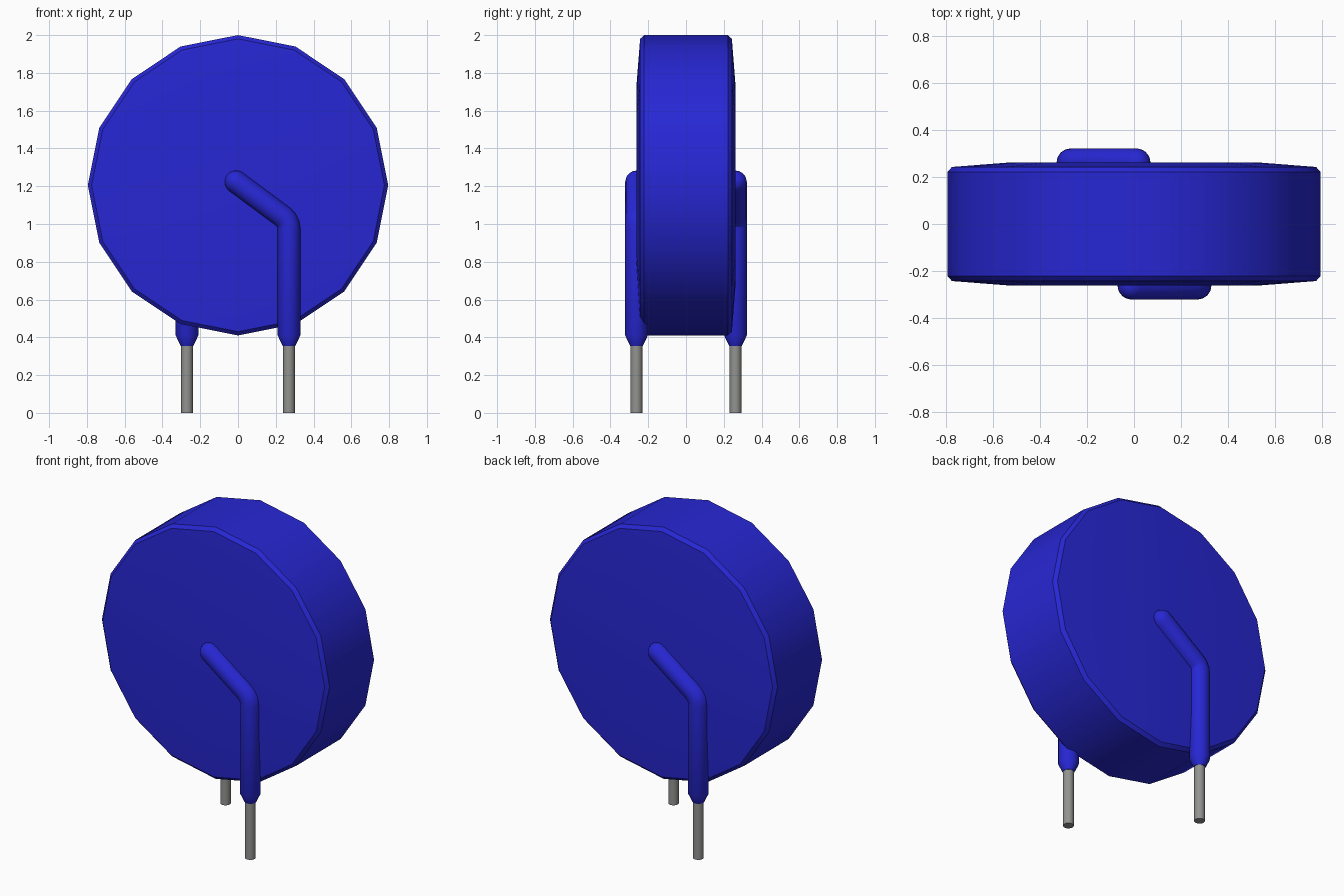
import bpy, bmesh, math
from mathutils import Vector, Matrix

if "Cube" in bpy.data.objects:
    bpy.data.objects.remove(bpy.data.objects["Cube"])


def material(name, rgb, rough):
    m = bpy.data.materials.new(name)
    m.use_nodes = True
    m.diffuse_color = (*rgb, 1)
    bsdf = m.node_tree.nodes["Principled BSDF"]
    bsdf.inputs["Base Color"].default_value = (*rgb, 1)
    bsdf.inputs["Roughness"].default_value = rough
    return m


BLUE = material("blue coating", (0.02, 0.02, 0.66), 0.5)
GREY = material("grey metal", (0.29, 0.29, 0.28), 0.5)


def tube(name, rings, sides, mat, turn=0.0, spin=0.0):
    """Skin rings of (centre, axis, radius); axes lie in a plane of constant y.
    turn rotates the whole part about z, spin rotates the ring vertices."""
    bm = bmesh.new()
    loops = []
    for centre, axis, radius in rings:
        u = Vector((0, 1, 0))
        if abs(Vector(axis).normalized().y) > 0.9:
            u = Vector((0, 0, 1))
        v = Vector(axis).normalized().cross(u)
        loop = []
        for i in range(sides):
            a = 2 * math.pi * i / sides + spin
            loop.append(bm.verts.new(Vector(centre) + radius * (math.cos(a) * u + math.sin(a) * v)))
        loops.append(loop)
    for a, b in zip(loops, loops[1:]):
        for i in range(sides):
            j = (i + 1) % sides
            bm.faces.new((a[i], a[j], b[j], b[i]))
    bm.faces.new(loops[0])
    bm.faces.new(loops[-1])
    bmesh.ops.recalc_face_normals(bm, faces=bm.faces)
    bm.transform(Matrix.Rotation(turn, 4, 'Z'))
    mesh = bpy.data.meshes.new(name)
    bm.to_mesh(mesh)
    bm.free()
    mesh.materials.append(mat)
    obj = bpy.data.objects.new(name, mesh)
    bpy.context.collection.objects.link(obj)
    bpy.ops.object.select_all(action='DESELECT')
    obj.select_set(True)
    bpy.context.view_layer.objects.active = obj
    bpy.ops.object.shade_smooth_by_angle(angle=math.radians(35))
    return obj


# Sixteen-sided disc with a slightly domed, bevelled rim
half = [(0.262, 0.53), (0.243, 0.775), (0.222, 0.795)]
profile = [(-y, r) for y, r in half] + [(y, r) for y, r in reversed(half)]
tube("disc_body", [((0, y, 1.205), (0, 1, 0), r) for y, r in profile], 16, BLUE)

# Coated lead: tapered foot, straight leg, rounded bend, slanted arm, domed tip
X, Y, R = 0.27, -0.262, 0.06
up = Vector((0, 0, 1))
tip = Vector((-0.01, Y, 1.223))
corner = Vector((X, Y, 1.015))
arm = (tip - corner).normalized()
lead = [((X, Y, 0.355), up, 0.034), ((X, Y, 0.41), up, R)]
for t in (0, 0.33, 0.67, 1):
    a, b = corner - up * 0.04, corner + arm * 0.04
    p = a * (1 - t) ** 2 + corner * 2 * t * (1 - t) + b * t * t
    lead.append((p, up.lerp(arm, t), R))
for k in range(6):
    ang = math.radians(k * 17)
    lead.append((tip + arm * R * math.sin(ang), arm, R * math.cos(ang)))

# Bare wire below the coating
wire = [((X, Y, 0), up, 0.031), ((X, Y, 0.40), up, 0.031)]

# The rear lead is the front one turned half way round
for side, turn in (("front", 0.0), ("back", math.pi)):
    tube(side + "_coated_lead", lead, 16, BLUE, turn)
    tube(side + "_wire", wire, 16, GREY, turn)
